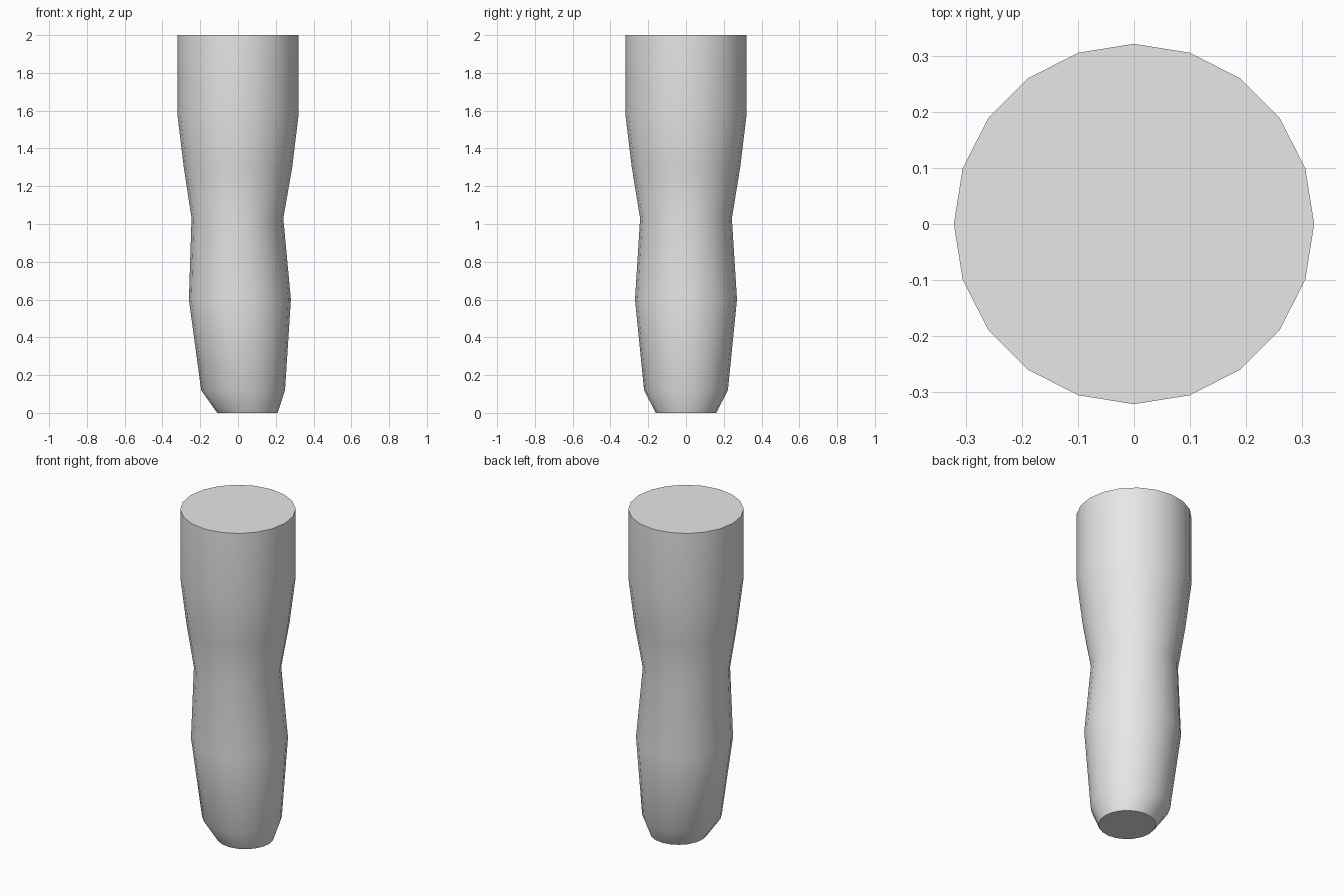
import bpy, bmesh, math

cube = bpy.data.objects.get("Cube")
if cube:
    bpy.data.objects.remove(cube, do_unlink=True)

# Plain grey material
GREY = (0.8, 0.8, 0.8, 1.0)
mat = bpy.data.materials.new("light grey")
mat.use_nodes = True
mat.diffuse_color = GREY
mat.node_tree.nodes["Principled BSDF"].inputs["Base Color"].default_value = GREY

SIDES = 20
# Cross-sections from the bottom up: height, x offset, radius
SECTIONS = [
    (0.0, 0.05, 0.16),
    (0.12, 0.027, 0.222),
    (0.6, 0.01, 0.27),
    (1.03, -0.003, 0.243),
    (1.3, 0.0, 0.287),
    (1.58, 0.0, 0.321),
    (2.0, 0.0, 0.321),
]


def ring(bm, z, offset, radius):
    angles = [math.tau * i / SIDES for i in range(SIDES)]
    return [bm.verts.new((offset + radius * math.cos(a), radius * math.sin(a), z))
            for a in angles]


# Limb body: rings joined by side faces, closed by flat caps
bm = bmesh.new()
rings = [ring(bm, *section) for section in SECTIONS]
for low, high in zip(rings, rings[1:]):
    for i in range(SIDES):
        j = (i + 1) % SIDES
        bm.faces.new((low[i], low[j], high[j], high[i]))
bm.faces.new(rings[0][::-1])
bm.faces.new(rings[-1])
bmesh.ops.recalc_face_normals(bm, faces=bm.faces)

mesh = bpy.data.meshes.new("limb")
bm.to_mesh(mesh)
bm.free()
mesh.materials.append(mat)
limb = bpy.data.objects.new("limb", mesh)
bpy.context.collection.objects.link(limb)

# Smooth sides with crisp cap edges
bpy.ops.object.select_all(action="DESELECT")
limb.select_set(True)
bpy.context.view_layer.objects.active = limb
bpy.ops.object.shade_smooth_by_angle(angle=math.radians(40))
